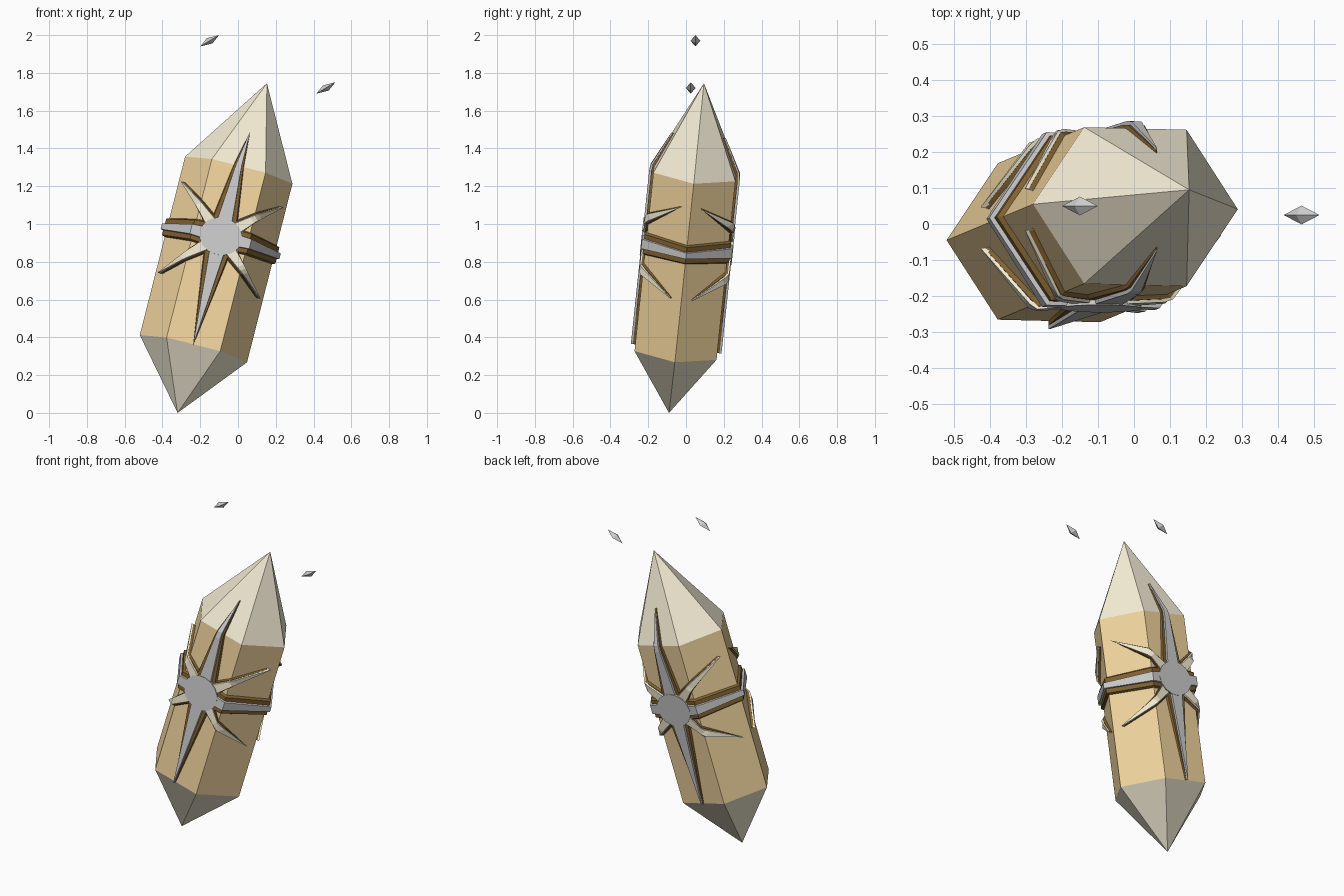
import bpy, bmesh, math
from mathutils import Vector as V

if "Cube" in bpy.data.objects:
    bpy.data.objects.remove(bpy.data.objects["Cube"])

# Crystal frame: centre, long axis, half-width to the side edges, half-depth to the front face
O = V((-0.116, -0.002, 0.8125))
AX = V((0.24, 0.10, 0.945)).normalized()
SIDE = V((0.284, -0.007, -0.072))
FRONT = V((0, -0.217, 0.023))
HALF, TIP = 0.49, 0.48
STAR_W = 0.10


def mat(name, rgb):
    m = bpy.data.materials.new(name)
    m.diffuse_color = (*rgb, 1)
    m.use_nodes = True
    m.node_tree.nodes["Principled BSDF"].inputs["Base Color"].default_value = m.diffuse_color
    return m


GOLD = mat("gold", (0.88, 0.66, 0.34))
CREAM = mat("cream", (0.90, 0.84, 0.66))
BROWN = mat("brown", (0.22, 0.12, 0.03))


def finish(bm, name, mats=()):
    bmesh.ops.recalc_face_normals(bm, faces=bm.faces[:])
    me = bpy.data.meshes.new(name)
    bm.to_mesh(me)
    bm.free()
    for m in mats:
        me.materials.append(m)
    ob = bpy.data.objects.new(name, me)
    bpy.context.collection.objects.link(ob)
    return ob


# Crystal: six-sided prism with a point at each end
bm = bmesh.new()
hexa = [(1, 0), (.5, 1), (-.5, 1), (-1, 0), (-.5, -1), (.5, -1)]
low, high = [[bm.verts.new(O + AX * w + SIDE * u + FRONT * v) for u, v in hexa]
             for w in (-HALF, HALF)]
bottom = bm.verts.new((-0.32, -0.09, 0))
top = bm.verts.new((0.153, 0.095, 1.745))
for i in range(6):
    j = (i + 1) % 6
    bm.faces.new((low[i], low[j], high[j], high[i]))
    bm.faces.new((low[j], low[i], bottom)).material_index = 1
    bm.faces.new((high[i], high[j], top)).material_index = 1
finish(bm, "crystal", (GOLD, CREAM))


def on_surface(x, w, h, face):
    """Point on the crystal skin: x sideways, w along the axis, h above the skin."""
    u, w = x / 0.285, w + STAR_W
    k = 1 - max(0, w - HALF) / TIP
    v = max(0, min(k, 2 * (k - abs(u))))
    s = 1 + h / 0.217
    return O + AX * w + (SIDE * u + FRONT * (v * face)) * s + V((0.03 * (1 - k), 0, 0))


def ray(bm, dx, dw, half0, half1, h, face, steps=16):
    """Tapered strip with sloping sides that wraps over the crystal faces."""
    n = math.hypot(dx, dw)
    px, pw = -dw / n, dx / n
    rings = []
    for i in range(steps + 1):
        t = i / steps
        half = half0 + (half1 - half0) * t
        ring = []
        for k, hh in ((-1, -0.006), (-0.8, h), (0.8, h), (1, -0.006)):
            ring.append(bm.verts.new(on_surface(dx * t + px * half * k,
                                                dw * t + pw * half * k, hh, face)))
        rings.append(ring)
    for a, b in zip(rings, rings[1:]):
        for i in range(4):
            j = (i + 1) % 4
            bm.faces.new((a[i], a[j], b[j], b[i]))
    bm.faces.new(rings[0])
    bm.faces.new(rings[-1])


# Star ornaments on the front and back faces
for label, face in (("front", 1), ("back", -1)):
    layers = (("star_backing", 0.085, 0.075, 0.055, 0.055, 0.012, (BROWN,)),
              ("star_rays", 0.050, 0.045, 0.020, None, 0.023, ()),
              ("star_diagonals", None, None, None, 0.043, 0.020, (CREAM,)))
    for name, vert, lat, lat_end, diag, h, mats in layers:
        bm = bmesh.new()
        if vert:
            ray(bm, 0, 0.58, vert, 0.001, h, face)
            ray(bm, 0, -0.59, vert, 0.001, h, face)
            for s in (-1, 1):
                ray(bm, 0.285 * s, 0, lat, lat_end, h, face)
        if diag:
            for sx in (-1, 1):
                for sw in (-1, 1):
                    ray(bm, 0.25 * sx, 0.25 * sw, diag, 0.001, h, face)
        finish(bm, f"{label}_{name}", mats)

    # Flat round boss in the middle of the star
    bm = bmesh.new()
    N = 16
    rims = [[bm.verts.new(on_surface(0.1 * math.cos(2 * math.pi * i / N),
                                     0.1 * math.sin(2 * math.pi * i / N), h, face))
             for i in range(N)] for h in (-0.004, 0.026)]
    for i in range(N):
        j = (i + 1) % N
        bm.faces.new((rims[0][i], rims[0][j], rims[1][j], rims[1][i]))
    for r in rims:
        bm.faces.new(r)
    finish(bm, f"{label}_star_boss")

# Two small floating shards
for name, c in (("upper_shard", (-0.15, 0.05, 1.97)), ("side_shard", (0.465, 0.025, 1.72))):
    c = V(c)
    bm = bmesh.new()
    ends = [bm.verts.new(c + V((0.05, 0, 0.03)) * s) for s in (1, -1)]
    mid = [bm.verts.new(c + V(p)) for p in
           ((0, 0.026, 0), (-0.015, 0, 0.014), (0, -0.026, 0), (0.015, 0, -0.014))]
    for e in ends:
        for i in range(4):
            bm.faces.new((mid[i], mid[(i + 1) % 4], e))
    finish(bm, name)
